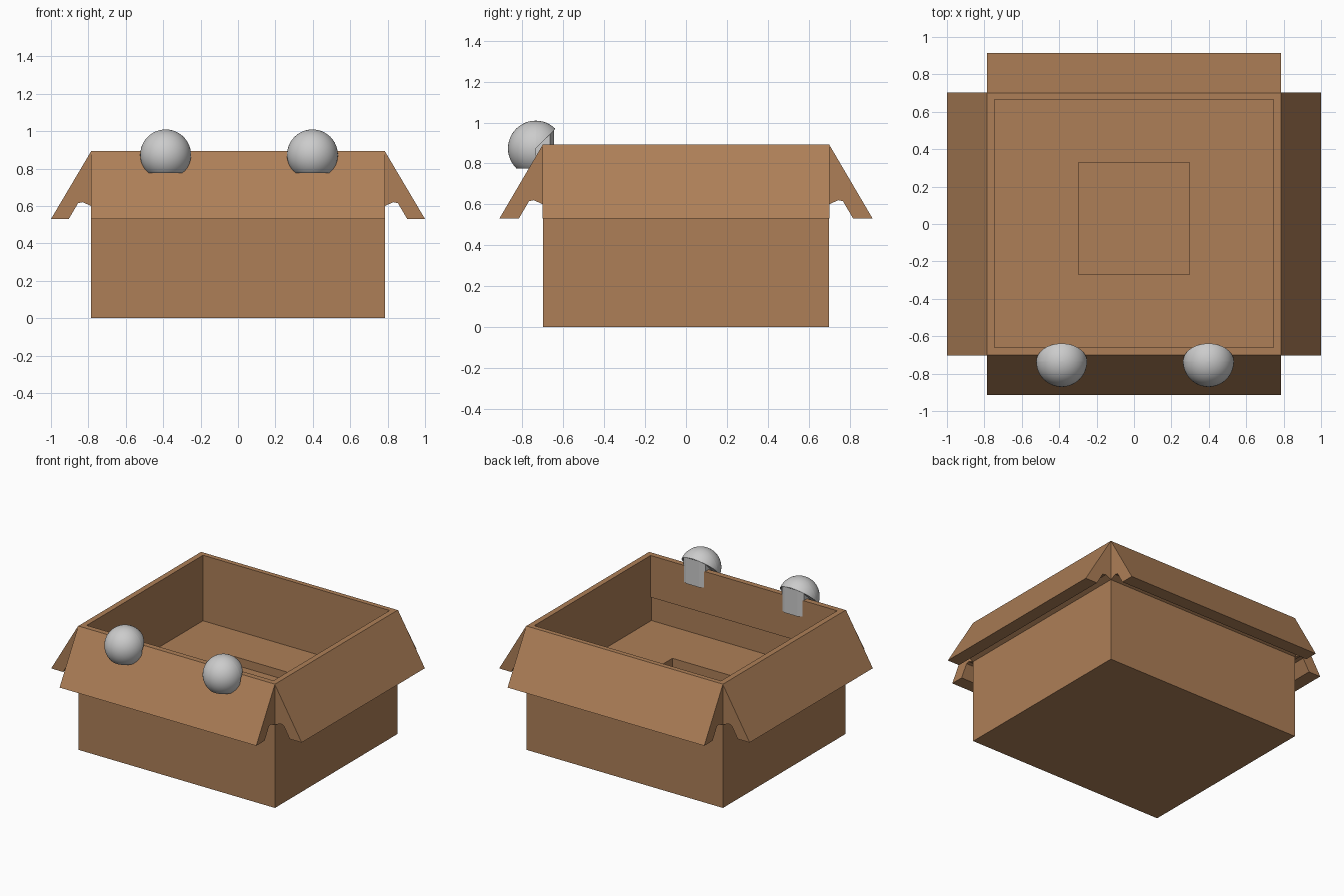
import bpy, bmesh
from math import pi
from mathutils import Matrix

if "Cube" in bpy.data.objects:
    bpy.data.objects.remove(bpy.data.objects["Cube"])

card = bpy.data.materials.new("cardboard")
card.diffuse_color = (0.42, 0.212, 0.096, 1)
card.use_nodes = True
card.node_tree.nodes["Principled BSDF"].inputs["Base Color"].default_value = card.diffuse_color


def finish(name, bm, mat=None, smooth=False):
    bmesh.ops.recalc_face_normals(bm, faces=bm.faces)
    me = bpy.data.meshes.new(name)
    bm.to_mesh(me)
    bm.free()
    ob = bpy.data.objects.new(name, me)
    bpy.context.collection.objects.link(ob)
    if mat:
        me.materials.append(mat)
    if smooth:
        bpy.ops.object.select_all(action='DESELECT')
        ob.select_set(True)
        bpy.context.view_layer.objects.active = ob
        bpy.ops.object.shade_smooth_by_angle(angle=0.6)
    return ob


def skin(name, loops, mat=None):
    """Closed skin through a list of matching point loops."""
    bm = bmesh.new()
    loops = [[bm.verts.new(p) for p in loop] for loop in loops]
    n = len(loops[0])
    for lo, hi in zip(loops, loops[1:]):
        for i in range(n):
            j = (i + 1) % n
            bm.faces.new((lo[i], lo[j], hi[j], hi[i]))
    bm.faces.new(loops[0])
    bm.faces.new(loops[-1])
    return finish(name, bm, mat)


def rect(x, a, b, z):
    return [(-x, a, z), (x, a, z), (x, b, z), (-x, b, z)]


def flap(name, wall, tip, half, turn):
    """Sloped flap: profile in (outward, z), extruded along the wall."""
    prof = [(wall, 0.893), (tip, 0.53), (tip - 0.095, 0.53), (tip - 0.145, 0.615),
            (wall + 0.045, 0.62), (wall, 0.60)]
    ob = skin(name, [[(s * half, -o, z) for o, z in prof] for s in (-1, 1)], card)
    ob.data.transform(Matrix.Rotation(turn * pi / 2, 4, 'Z'))


def eye_part(name, centre, planes):
    """Sphere with everything on the normal side of each plane removed and capped."""
    bm = bmesh.new()
    bmesh.ops.create_uvsphere(bm, u_segments=48, v_segments=24, radius=0.136,
                              matrix=Matrix.Translation(centre))
    for co, no in planes:
        bmesh.ops.bisect_plane(bm, geom=bm.verts[:] + bm.edges[:] + bm.faces[:],
                               plane_co=co, plane_no=no, dist=1e-5, clear_outer=True)
        bmesh.ops.holes_fill(bm, edges=[e for e in bm.edges if e.is_boundary], sides=0)
    finish(name, bm, None, True)


# Open box: outer shell, rim, inner walls, floor and the square recess in it
skin("box", [
    rect(0.785, -0.70, 0.70, 0), rect(0.785, -0.70, 0.70, 0.893),
    rect(0.745, -0.66, 0.665, 0.893), rect(0.745, -0.66, 0.665, 0.592),
    rect(0.745, -0.67, 0.665, 0.588), rect(0.745, -0.67, 0.665, 0.42),
    rect(0.297, -0.27, 0.33, 0.42), rect(0.297, -0.27, 0.33, 0.36)], card)

# Four folded-out flaps
for i, side in enumerate(("front", "right", "back", "left")):
    if i % 2:
        flap(side + "_flap", 0.785, 1.0, 0.702, i)
    else:
        flap(side + "_flap", 0.70, 0.913, 0.785, i)

# Eyes: front half, rear overhanging cap and the clip gripping the wall
for side, x in (("left", -0.387), ("right", 0.398)):
    c = (x, -0.735, 0.873)
    eye_part(side + "_eye_front", c, [(c, (0, 1, 0)), ((x, 0, 0.775), (0, 0, -1))])
    eye_part(side + "_eye_cap", c, [(c, (0, -1, 0)), (c, (0, 1, -1)),
                                    ((x, -0.64, 0), (0, 1, 0))])
    # Clip plan follows the cap outline, its top follows the sloped cut
    plan = [(-0.09, -0.735), (0.09, -0.735), (0.088, -0.665), (0.052, -0.645),
            (-0.052, -0.645), (-0.088, -0.665)]
    skin(side + "_eye_clip", [[(x + u, y, 0.775) for u, y in plan],
                              [(x + u, y, 0.873 + y + 0.735) for u, y in plan]])
